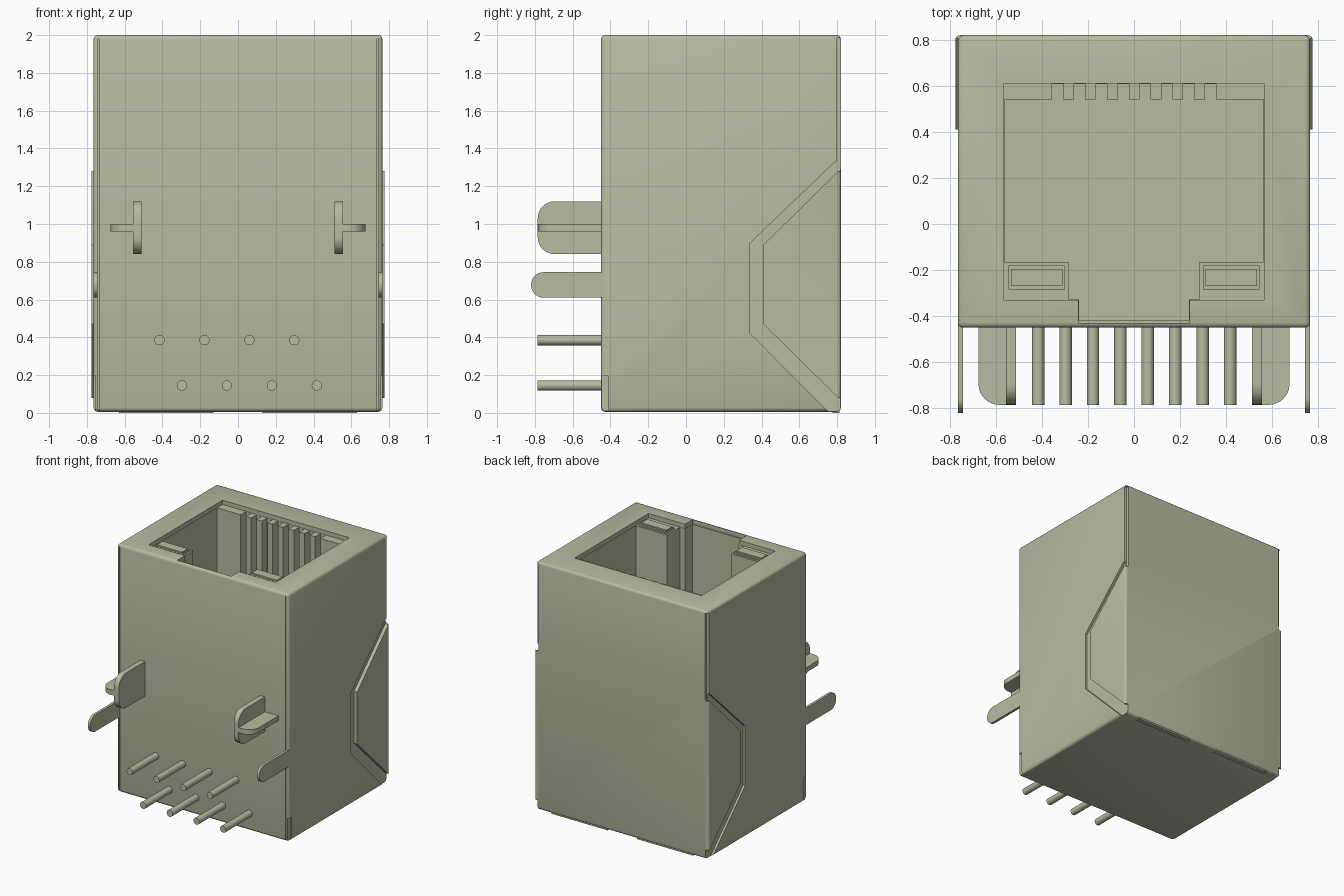
import bpy, bmesh, math
from mathutils import Vector

if "Cube" in bpy.data.objects:
    bpy.data.objects.remove(bpy.data.objects["Cube"], do_unlink=True)

mat = bpy.data.materials.new("warm_grey_metal")
COL = (0.48, 0.50, 0.355, 1)
mat.diffuse_color = COL
mat.use_nodes = True
mat.node_tree.nodes["Principled BSDF"].inputs["Base Color"].default_value = COL


def finish(name, bm):
    bmesh.ops.recalc_face_normals(bm, faces=bm.faces[:])
    me = bpy.data.meshes.new(name)
    bm.to_mesh(me)
    bm.free()
    me.materials.append(mat)
    ob = bpy.data.objects.new(name, me)
    bpy.context.collection.objects.link(ob)
    return ob


def smooth(ob):
    bpy.ops.object.select_all(action='DESELECT')
    ob.select_set(True)
    bpy.context.view_layer.objects.active = ob
    bpy.ops.object.shade_smooth_by_angle(angle=math.radians(35))
    return ob


def prism(name, pts, axis, a, b, round_edge=None):
    """Extrude a 2D profile along an axis from a to b."""
    place = {'x': lambda p, t: (t, p[0], p[1]),
             'y': lambda p, t: (p[0], t, p[1]),
             'z': lambda p, t: (p[0], p[1], t)}[axis]
    bm = bmesh.new()
    lo = [bm.verts.new(place(p, a)) for p in pts]
    hi = [bm.verts.new(place(p, b)) for p in pts]
    bm.faces.new(lo[::-1])
    bm.faces.new(hi)
    n = len(pts)
    for i in range(n):
        j = (i + 1) % n
        bm.faces.new((lo[i], lo[j], hi[j], hi[i]))
    if round_edge:
        es = [e for e in bm.edges if all(round_edge(v.co) for v in e.verts)]
        bmesh.ops.bevel(bm, geom=es, offset=0.022, segments=3, profile=0.5, affect='EDGES')
    return finish(name, bm)


def box(name, x, y, z, bevel=0):
    bm = bmesh.new()
    bmesh.ops.create_cube(bm, size=1)
    for v in bm.verts:
        v.co = Vector([r[0] if c < 0 else r[1] for c, r in zip(v.co, (x, y, z))])
    if bevel:
        bmesh.ops.bevel(bm, geom=bm.edges[:], offset=bevel, segments=3, profile=0.5, affect='EDGES')
    return finish(name, bm)


def cut(target, cutter):
    m = target.modifiers.new("cut", 'BOOLEAN')
    m.operation, m.solver, m.object = 'DIFFERENCE', 'EXACT', cutter
    dg = bpy.context.evaluated_depsgraph_get()
    me = bpy.data.meshes.new_from_object(target.evaluated_get(dg))
    target.modifiers.clear()
    target.data = me
    bpy.data.objects.remove(cutter, do_unlink=True)


def span(s, a, b):
    return tuple(sorted((s * a, s * b)))


def rounded(u0, u1, v0, v1, r, corners):
    """Rectangle whose u0 corners named in corners (0 low, 1 high) are rounded."""
    pts = [(u1, v0), (u1, v1)]
    for c, cv, start in ((1, v1, 90), (0, v0, 180)):
        s = 1 if c else -1
        cu = u0 + r
        if c in corners:
            for k in range(9):
                t = math.radians(start + 90 * k / 8)
                pts.append((cu + r * math.cos(t), cv - s * r + r * math.sin(t)))
        else:
            pts.append((u0, cv))
    return pts


# Shielded housing
body = box("shielded_housing", (-.765, .765), (-.45, .82), (.006, 2), .022)

# Port mouth in the shield, with latch notch
cut(body, prism("mouth_cutter", [(-.565, .61), (.565, .61), (.565, -.33), (.24, -.33),
    (.24, -.43), (-.24, -.43), (-.24, -.33), (-.565, -.33)], 'z', 1.965, 2.1))

# Cavity with eight contact slots and two corner posts
right = [(.563, .54), (.563, -.165), (.285, -.165), (.285, -.328), (.238, -.328), (.238, -.42)]
comb = []
for i in range(8):
    x = -.355 + i * .0948
    comb += [(x, .54), (x, .608), (x + .048, .608), (x + .048, .54)]
cavity = comb + right + [(-x, y) for x, y in reversed(right)]
cut(body, prism("cavity_cutter", cavity, 'z', .8, 2.2))

# Seams, corner gaps and flap recesses in the shield
flap_hole = [(.9, 1.33), (.79, 1.33), (.34, .9), (.34, .42), (.75, .01), (.75, -.1), (.9, -.1)]
flap = [(.82, 1.28), (.805, 1.28), (.41, .89), (.41, .47), (.805, .08), (.82, .08)]
for s in (-1, 1):
    cut(body, prism("recess_cutter", flap_hole, 'x', *span(s, .748, .9)))
    cut(body, box("corner_cutter", span(s, .742, .9), (.797, .9), (1.29, 1.985)))
    cut(body, box("seam_cutter", span(s, .737, .743), (-.6, -.43), (.015, 1.98)))
    cut(body, box("foot_cutter", span(s, .755, .9), (-.6, -.412), (-.1, .195)))
smooth(body)

for s, side in ((1, "left"), (-1, "right")):
    # Folded side flap, rounded where it wraps round the back
    smooth(prism(side + "_flap", flap, 'x', *span(s, .74, .775),
                 round_edge=lambda c: abs(c.x) > .77 and c.y > .815))
    # Indicator light in its post: rim and window
    box(side + "_light_rim", span(s, .3, .545), (-.285, -.18), (1.95, 1.975))
    box(side + "_light_window", span(s, .31, .535), (-.27, -.195), (1.95, 1.985))
    # Grounding tab
    smooth(prism(side + "_ground_tab", rounded(-.82, -.40, .61, .745, .067, (0, 1)),
                 'x', *span(s, .743, .764)))
    # Cross-shaped board post
    smooth(prism(side + "_post_blade", rounded(-.785, -.44, .84, 1.12, .09, (0, 1)),
                 'x', *span(s, .512, .555)))
    fin = [(s * x, y) for y, x in rounded(-.785, -.44, .54, .675, .09, (1,))]
    smooth(prism(side + "_post_fin", fin, 'z', .96, 1.0))
    # Locking tab under the back edge
    box(side + "_bottom_tab", span(s, .13, .63), (.775, .812), (0, .02))

# Solder pins in two staggered rows
for row, z, x0 in (("upper", .385, -.416), ("lower", .145, -.297)):
    for i in range(4):
        x = x0 + i * .238
        circle = [(x + .027 * math.cos(k * math.tau / 20), z + .027 * math.sin(k * math.tau / 20))
                  for k in range(20)]
        smooth(prism(f"{row}_pin_{i + 1}", circle, 'y', -.785, -.44))
